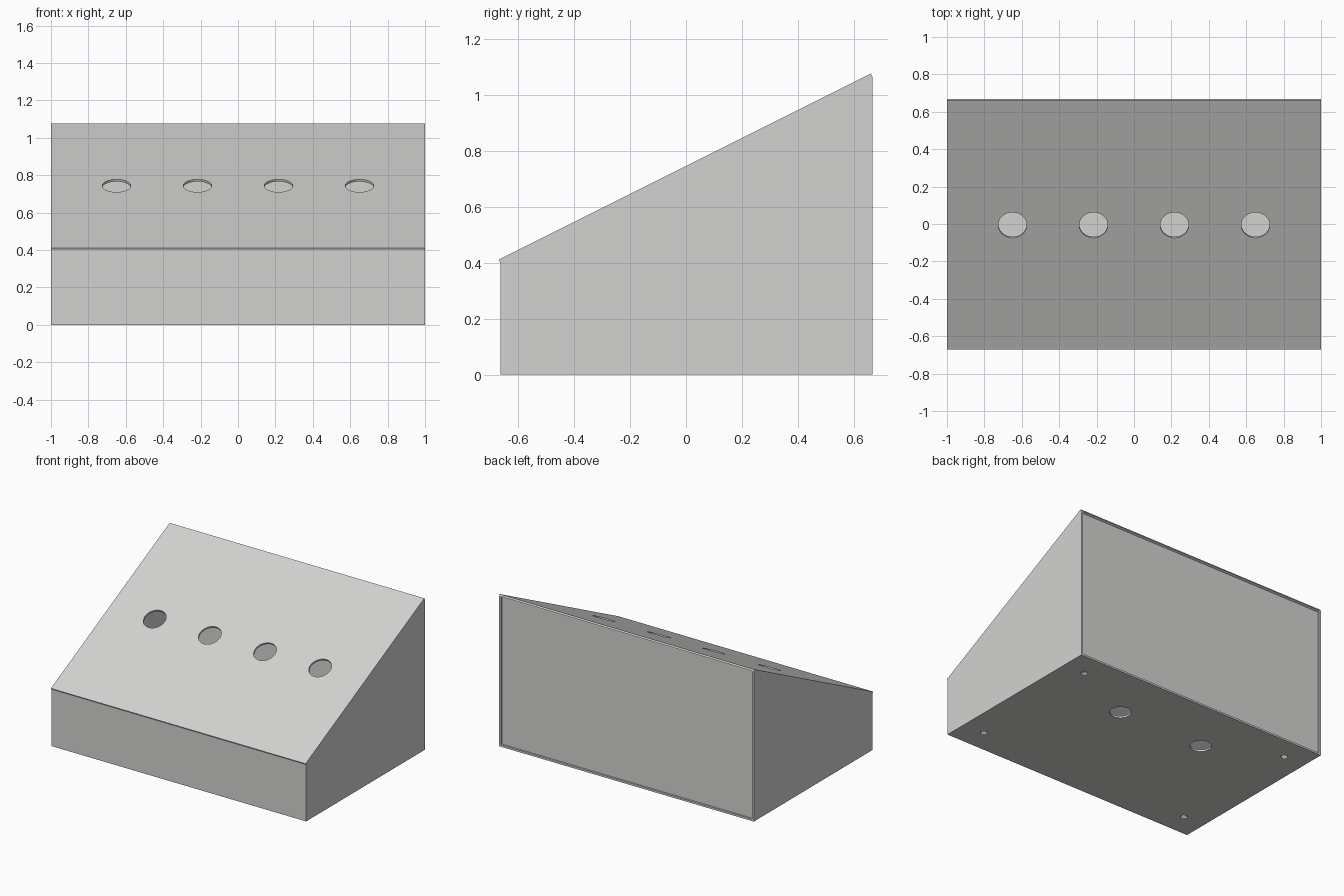
import bpy
import bmesh
from math import atan2
from mathutils import Matrix, Vector

cube = bpy.data.objects.get("Cube")
if cube:
    bpy.data.objects.remove(cube, do_unlink=True)

T = 0.0133                      # sheet thickness
FRONT, BACK = -0.664, 0.667     # body depth
LOW, HIGH = 0.40, 1.066         # wall heights under the lid
SLOPE = (HIGH - LOW) / (BACK - FRONT)
TILT = atan2(HIGH - LOW, BACK - FRONT)

grey = bpy.data.materials.new("light_grey")
grey.use_nodes = True
grey.diffuse_color = (0.65, 0.65, 0.64, 1)
grey.node_tree.nodes["Principled BSDF"].inputs["Base Color"].default_value = grey.diffuse_color


def roof(y):
    """Height of the lid's underside at depth y."""
    return LOW + SLOPE * (y - FRONT)


def to_object(name, bm):
    bmesh.ops.recalc_face_normals(bm, faces=bm.faces)
    mesh = bpy.data.meshes.new(name)
    bm.to_mesh(mesh)
    bm.free()
    mesh.materials.append(grey)
    obj = bpy.data.objects.new(name, mesh)
    bpy.context.collection.objects.link(obj)
    return obj


def panel(name, profile, x0, x1):
    """Extrude a side profile of (y, z) points from x0 to x1."""
    bm = bmesh.new()
    face = bm.faces.new([bm.verts.new((x0, y, z)) for y, z in profile])
    new = bmesh.ops.extrude_face_region(bm, geom=[face])["geom"]
    verts = [v for v in new if isinstance(v, bmesh.types.BMVert)]
    bmesh.ops.translate(bm, verts=verts, vec=(x1 - x0, 0, 0))
    return to_object(name, bm)


def drill(obj, holes, tilt=0.0):
    """Cut round holes given as (centre, radius) through a panel."""
    bm = bmesh.new()
    for centre, radius in holes:
        place = Matrix.Translation(centre) @ Matrix.Rotation(tilt, 4, "X")
        bmesh.ops.create_cone(bm, cap_ends=True, segments=48, radius1=radius,
                              radius2=radius, depth=0.1, matrix=place)
    cutter = to_object("hole_cutter", bm)
    cutter.hide_render = True
    mod = obj.modifiers.new("holes", "BOOLEAN")
    mod.operation = "DIFFERENCE"
    mod.solver = "EXACT"
    mod.object = cutter
    bpy.context.view_layer.objects.active = obj
    bpy.ops.object.modifier_apply(modifier=mod.name)
    bpy.data.objects.remove(cutter, do_unlink=True)


# Floor with two cable holes and four screw holes
floor = panel("floor", [(FRONT, 0), (BACK, 0), (BACK, T), (FRONT, T)], -1, 1)
drill(floor, [((x, 0.265, 0), 0.07) for x in (-0.335, 0.335)]
      + [((x, y, 0), 0.022) for x in (-0.835, 0.835) for y in (-0.5, 0.5)])

# Side walls
wall = [(FRONT, T), (BACK, T), (BACK, HIGH), (FRONT, LOW)]
panel("left_wall", wall, 1 - T, 1)
panel("right_wall", wall, -1, T - 1)


# Front wall, and a back wall set slightly inside the frame
def upright(name, y):
    panel(name, [(y, T), (y + T, T), (y + T, roof(y + T)), (y, roof(y))], T - 1, 1 - T)


upright("front_wall", FRONT)
upright("back_wall", BACK - 2 * T)

# Sloping lid with a row of control holes
up = Matrix.Rotation(TILT, 3, "X") @ Vector((0, 0, T))
lid = panel("lid", [(FRONT, LOW), (BACK, HIGH),
                    (BACK + up.y, HIGH + up.z), (FRONT + up.y, LOW + up.z)], -1, 1)
drill(lid, [((0.433 * (i - 1.5), 0, roof(0)), 0.076) for i in range(4)], TILT)

# Smooth hole rims while keeping the sheet edges crisp
for part in (floor, lid):
    bpy.ops.object.select_all(action="DESELECT")
    part.select_set(True)
    bpy.context.view_layer.objects.active = part
    bpy.ops.object.shade_smooth_by_angle()
